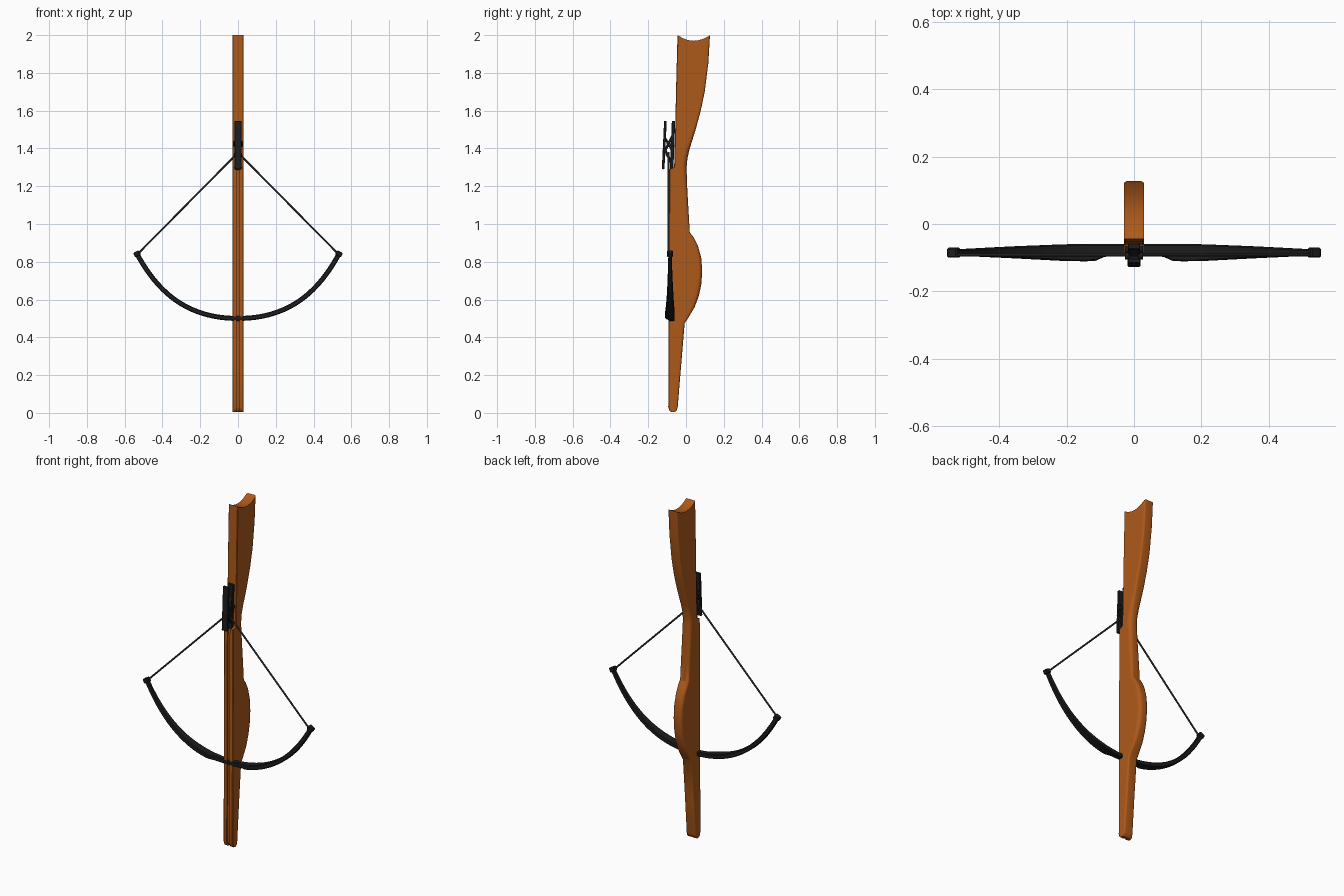
import bpy, bmesh
from math import pi
from mathutils import Vector
from mathutils.geometry import interpolate_bezier

if "Cube" in bpy.data.objects:
    bpy.data.objects.remove(bpy.data.objects["Cube"])


def material(name, rgb):
    m = bpy.data.materials.new(name)
    m.diffuse_color = (*rgb, 1)
    m.use_nodes = True
    m.node_tree.nodes["Principled BSDF"].inputs["Base Color"].default_value = m.diffuse_color
    return m


WOOD = material("wood", (0.42, 0.10, 0.01))
BLACK = material("black_metal", (0.012, 0.012, 0.013))
GREY = material("string_grey", (0.05, 0.05, 0.052))


def finish(name, bm, mat, angle=0.6):
    bmesh.ops.recalc_face_normals(bm, faces=bm.faces)
    me = bpy.data.meshes.new(name)
    bm.to_mesh(me)
    bm.free()
    me.materials.append(mat)
    ob = bpy.data.objects.new(name, me)
    bpy.context.collection.objects.link(ob)
    bpy.context.view_layer.objects.active = ob
    for o in bpy.context.selected_objects:
        o.select_set(False)
    ob.select_set(True)
    bpy.ops.object.shade_smooth_by_angle(angle=angle)
    return ob


def bridge(bm, a, b):
    n = len(a)
    for i in range(n):
        bm.faces.new((a[i], a[(i + 1) % n], b[(i + 1) % n], b[i]))


def mirror(ob):
    ob.modifiers.new("mirror", 'MIRROR').use_clip = True


def box(name, p, q, depth, width, bevel=0.002):
    """Bar running from p to q in the YZ plane."""
    bm = bmesh.new()
    p, q = Vector((0, *p)), Vector((0, *q))
    d = q - p
    bmesh.ops.create_cube(bm, size=1)
    rot = Vector((0, 0, 1)).rotation_difference(d)
    for v in bm.verts:
        v.co = rot @ Vector((v.co.x * width, v.co.y * depth, v.co.z * d.length)) + (p + q) / 2
    bmesh.ops.bevel(bm, geom=bm.edges[:], offset=bevel, segments=1, affect='EDGES')
    return finish(name, bm, BLACK)


def rod(name, p, q, r, mat, sides=12):
    bm = bmesh.new()
    p, q = Vector(p), Vector(q)
    bmesh.ops.create_cone(bm, cap_ends=True, segments=sides, radius1=r, radius2=r, depth=(q - p).length)
    rot = Vector((0, 0, 1)).rotation_difference(q - p)
    for v in bm.verts:
        v.co = rot @ v.co + (p + q) / 2
    return finish(name, bm, mat)


# Stock: stations of height, front edge, rear edge, rear corner rounding
STATIONS = [
    (0.004, -0.078, -0.060, .004), (0.012, -0.088, -0.050, .006), (0.03, -0.094, -0.044, .008),
    (0.25, -0.093, -0.026, .010), (0.475, -0.092, -0.007, .010), (0.50, -0.092, 0.010, .011),
    (0.56, -0.092, 0.046, .015), (0.62, -0.091, 0.068, .018), (0.68, -0.091, 0.081, .020),
    (0.75, -0.091, 0.086, .020), (0.82, -0.090, 0.081, .019), (0.885, -0.090, 0.063, .017),
    (0.93, -0.090, 0.040, .014), (0.955, -0.090, 0.020, .012), (1.06, -0.089, 0.014, .014),
    (1.18, -0.089, 0.007, .018), (1.29, -0.088, 0.003, .023), (1.30, -0.063, 0.003, .024),
    (1.35, -0.061, 0.008, .024), (1.40, -0.060, 0.020, .020), (1.50, -0.057, 0.051, .013),
    (1.60, -0.055, 0.078, .010), (1.70, -0.053, 0.099, .009), (1.85, -0.049, 0.118, .009),
    (2.00, -0.045, 0.127, .009)]
HW = 0.03
bm = bmesh.new()
rings = []
for z, f, r, c in STATIONS:
    g = 0.009 if z < 1.295 else 0          # bolt groove
    half = [(0, f + g), (0.008, f + g), (0.008, f), (HW - .003, f), (HW, f + .003)]
    half += [(HW, f + .003 + (r - c - f - .003) * k / 6) for k in range(1, 7)]
    half += [(HW - .08 * c, r - .6 * c), (HW - .3 * c, r - .3 * c), (HW - .6 * c, r - .08 * c), (HW - c, r), (0, r)]
    ring = half + [(-x, y) for x, y in half[-2:0:-1]]
    vs = []
    for x, y in ring:
        t = (y - f) / (r - f)
        dip = 0.12 * t * (1 - t) if z == 2.0 else 0   # hollow butt end
        vs.append(bm.verts.new((x, y, z - dip)))
    rings.append(vs)
for a, b in zip(rings, rings[1:]):
    bridge(bm, a, b)
bm.faces.new(rings[0])
top, m = rings[-1], len(rings[-1])
for i in range(3, m // 2 - 1):
    bm.faces.new((top[i], top[i + 1], top[m - i - 1], top[m - i]))
finish("stock", bm, WOOD)


def lerp(table, x):
    for (x0, a), (x1, b) in zip(table, table[1:]):
        if x <= x1:
            return a + (b - a) * (x - x0) / (x1 - x0)
    return table[-1][1]


# Bow: one curved limb, mirrored
FRONT = [(0, -.092), (.085, -.096), (.12, -.111), (.2, -.110), (.35, -.102), (.54, -.093)]
REAR = [(0, -.060), (.2, -.060), (.35, -.066), (.54, -.076)]
ctrl = [Vector(p) for p in ((0, 0, .5), (.28, 0, .5), (.43, 0, .65), (.535, 0, .842))]
pts = interpolate_bezier(*ctrl, 28)
bm = bmesh.new()
prev = None
for i, p in enumerate(pts):
    d = (pts[min(i + 1, 27)] - pts[max(i - 1, 0)]).normalized()
    n = Vector((-d.z, 0, d.x)) if i else Vector((0, 0, 1))
    f, r, h, b = lerp(FRONT, p.x), lerp(REAR, p.x), 0.013, 0.004
    sec = [(f, -h + b), (f + b, -h), (r - b, -h), (r, -h + b), (r, h - b), (r - b, h), (f + b, h), (f, h - b)]
    ring = [bm.verts.new(p + n * s + Vector((0, y, 0))) for y, s in sec]
    if prev:
        bridge(bm, prev, ring)
    prev = ring
bm.faces.new(prev)
mirror(finish("bow_limbs", bm, BLACK))

# Limb tips
tip = box("limb_tips", (-.085, -.013), (-.085, .013), .030, .034, .004)
tip.location = (.535, 0, .842)
tip.rotation_euler.y = 0.5
bpy.ops.object.transform_apply(location=True, rotation=True)
mirror(tip)

# Bowstring
mirror(rod("bowstring", (.53, -.092, .842), (0, -.092, 1.378), .005, GREY, 8))

# Latch: two slanted jaws, crossed links and pins
box("latch_front_jaw", (-.121, 1.29), (-.109, 1.545), .014, .036)
box("latch_rear_jaw", (-.076, 1.285), (-.066, 1.545), .018, .036)
box("latch_lower_link", (-.116, 1.40), (-.080, 1.33), .014, .034)
box("latch_upper_link", (-.110, 1.39), (-.070, 1.47), .014, .034)
box("latch_cross_link", (-.076, 1.39), (-.112, 1.46), .010, .030)
for i, (y, z, w) in enumerate([(-.075, 1.42, .027), (-.095, 1.43, .026), (-.098, 1.365, .020)]):
    rod(f"latch_pin_{i + 1}", (-w, y, z), (w, y, z), .010, BLACK)
